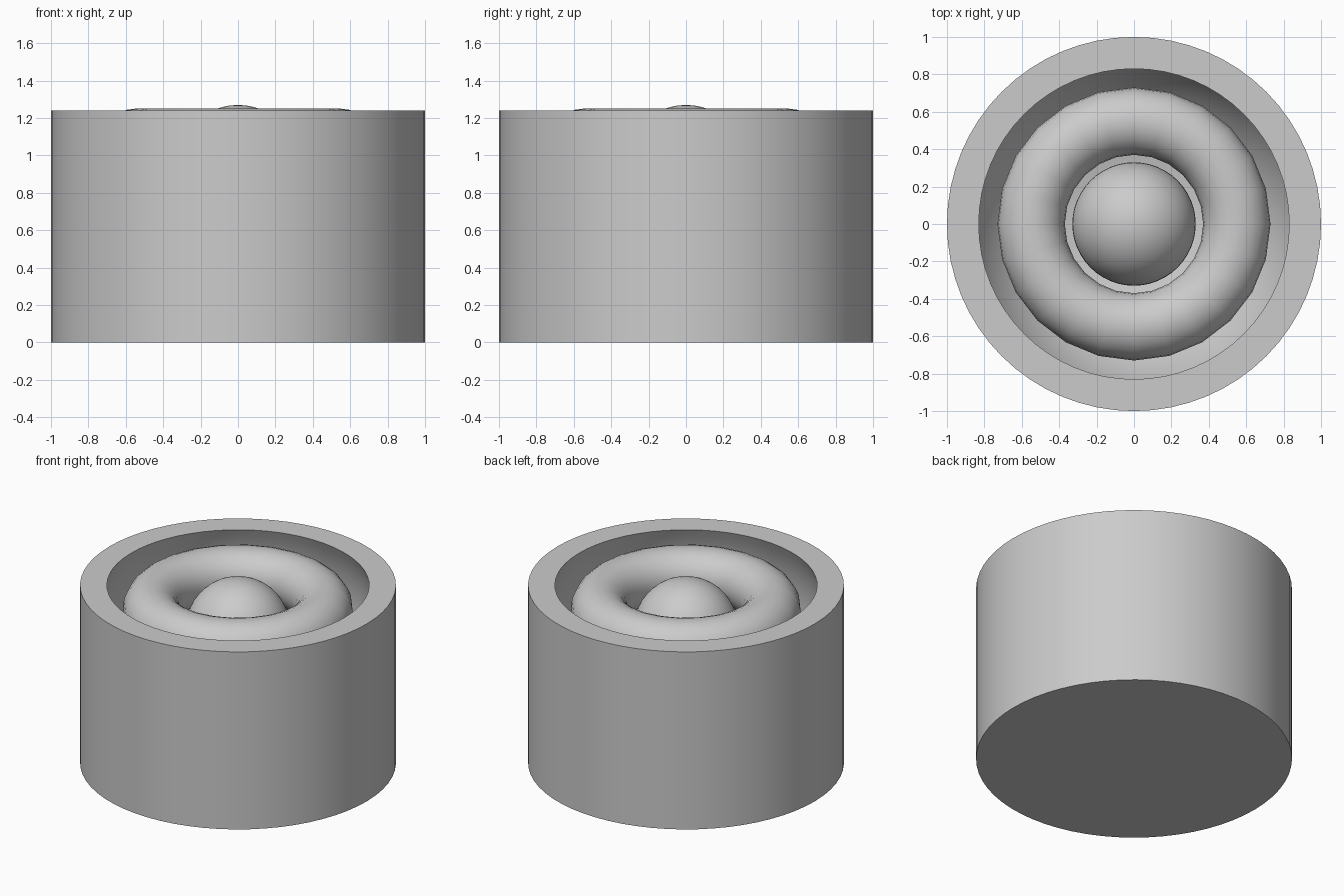
import bpy, bmesh, math

cube = bpy.data.objects.get("Cube")
if cube:
    bpy.data.objects.remove(cube, do_unlink=True)

grey = bpy.data.materials.new("plain_grey")
grey.use_nodes = True
grey.diffuse_color = (0.6, 0.6, 0.6, 1)
grey.node_tree.nodes["Principled BSDF"].inputs["Base Color"].default_value = (0.6, 0.6, 0.6, 1)


def finish(obj, name):
    obj.name = name
    obj.data.materials.clear()
    obj.data.materials.append(grey)
    bpy.ops.object.select_all(action='DESELECT')
    obj.select_set(True)
    bpy.context.view_layer.objects.active = obj
    bpy.ops.object.shade_smooth_by_angle(angle=math.radians(35))


def lathe(name, profile, steps):
    bm = bmesh.new()
    verts = [bm.verts.new((r, 0, z)) for r, z in profile]
    edges = [bm.edges.new(pair) for pair in zip(verts, verts[1:])]
    bmesh.ops.spin(bm, geom=verts + edges, cent=(0, 0, 0), axis=(0, 0, 1),
                   angle=math.tau, steps=steps)
    bmesh.ops.remove_doubles(bm, verts=bm.verts, dist=0.0005)
    bmesh.ops.recalc_face_normals(bm, faces=bm.faces)
    mesh = bpy.data.meshes.new(name)
    bm.to_mesh(mesh)
    bm.free()
    obj = bpy.data.objects.new(name, mesh)
    bpy.context.collection.objects.link(obj)
    finish(obj, name)


# Cylindrical housing with a round hollow and a small flat floor
height, rim, floor, floor_z = 1.24, 0.83, 0.36, 0.005
centre = 0.848
radius = math.hypot(rim, height - centre)
start = math.atan2(height - centre, rim)
end = math.atan2(floor_z - centre, floor)
count = 24
hollow = []
for i in range(count + 1):
    a = start + (end - start) * i / count
    hollow.append((radius * math.cos(a), centre + radius * math.sin(a)))
lathe("housing", [(0, 0), (1, 0), (1, height)] + hollow + [(0, floor_z)], 64)

# Ring held inside the rim
bpy.ops.mesh.primitive_torus_add(major_radius=0.55, minor_radius=0.18,
                                 major_segments=24, minor_segments=24,
                                 location=(0, 0, 1.07))
finish(bpy.context.object, "inner_ring")

# Ball in the middle of the ring
bpy.ops.mesh.primitive_uv_sphere_add(radius=0.33, segments=48, ring_count=24,
                                     location=(0, 0, 0.94))
finish(bpy.context.object, "centre_ball")
